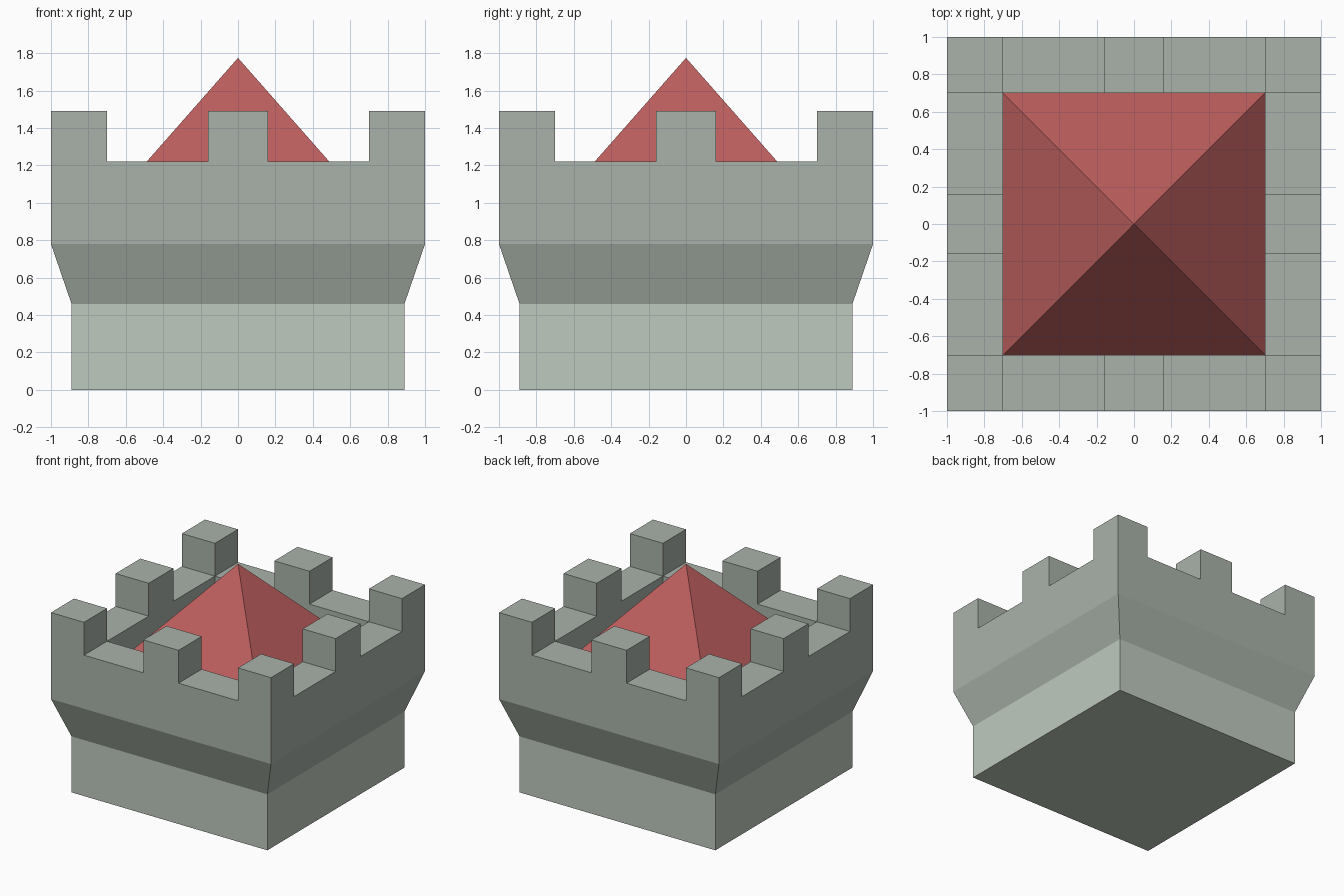
import bpy, bmesh, math
from mathutils import Matrix

if "Cube" in bpy.data.objects:
    bpy.data.objects.remove(bpy.data.objects["Cube"])


def material(name, rgb):
    m = bpy.data.materials.new(name)
    m.diffuse_color = (*rgb, 1)
    m.use_nodes = True
    m.node_tree.nodes["Principled BSDF"].inputs["Base Color"].default_value = m.diffuse_color
    return m


def make_object(name, bm, mat):
    bmesh.ops.recalc_face_normals(bm, faces=bm.faces)
    me = bpy.data.meshes.new(name)
    bm.to_mesh(me)
    bm.free()
    me.materials.append(mat)
    ob = bpy.data.objects.new(name, me)
    bpy.context.collection.objects.link(ob)
    return ob


def extrude_edges(bm, edges, z, scale=1.0):
    ret = bmesh.ops.extrude_edge_only(bm, edges=edges)["geom"]
    verts = [g for g in ret if isinstance(g, bmesh.types.BMVert)]
    for v in verts:
        v.co = (v.co.x * scale, v.co.y * scale, z)
    vs = set(verts)
    return [g for g in ret if isinstance(g, bmesh.types.BMEdge)
            and g.verts[0] in vs and g.verts[1] in vs]


pale_stone = material("pale_stone", (0.52, 0.59, 0.52))
stone = material("stone", (0.40, 0.45, 0.40))
red = material("roof_red", (0.50, 0.11, 0.11))

BASE, BASE_TOP, FLARE_TOP = 0.89, 0.46, 0.78
RIM, MERLON, ROOF_Z, APEX = 1.22, 1.49, 0.98, 1.775
INNER = 0.70

# Lower block, open where the flare sits on it
bm = bmesh.new()
bmesh.ops.create_cube(bm, size=1, matrix=Matrix.Translation((0, 0, BASE_TOP / 2))
                      @ Matrix.Diagonal((2 * BASE, 2 * BASE, BASE_TOP, 1)))
top = [f for f in bm.faces if f.calc_center_median().z > BASE_TOP - 0.01]
bmesh.ops.delete(bm, geom=top, context='FACES')
make_object("tower_base", bm, pale_stone)

# Parapet: rim cells around the edge, every other one raised as a merlon
bm = bmesh.new()
c = [-1, -INNER, -0.16, 0.16, INNER, 1]
grid = [[bm.verts.new((x, y, RIM)) for y in c] for x in c]
merlons = []
for i in range(5):
    for j in range(5):
        if i in (0, 4) or j in (0, 4):
            f = bm.faces.new((grid[i][j], grid[i + 1][j], grid[i + 1][j + 1], grid[i][j + 1]))
            if i % 2 == 0 and j % 2 == 0:
                merlons.append(f)
for v in [v for v in bm.verts if not v.link_faces]:
    bm.verts.remove(v)
border = [e for e in bm.edges if e.is_boundary]
outer = [e for e in border if max(abs(n) for v in e.verts for n in v.co.xy) > 0.9]
inner = [e for e in border if e not in outer]

# Outer wall, flare below it, and inner wall down to the roof
wall_foot = extrude_edges(bm, outer, FLARE_TOP)
extrude_edges(bm, wall_foot, BASE_TOP, BASE)
extrude_edges(bm, inner, ROOF_Z)

# Raise the merlons, keeping each block joined to the rim
for f in merlons:
    low = list(f.verts)
    high = [bm.verts.new((v.co.x, v.co.y, MERLON)) for v in low]
    bm.faces.remove(f)
    bm.faces.new(high)
    for k in range(4):
        n = (k + 1) % 4
        bm.faces.new((low[k], low[n], high[n], high[k]))
make_object("battlement_wall", bm, stone)

# Pyramid roof
bm = bmesh.new()
bmesh.ops.create_cone(bm, cap_ends=False, segments=4, radius1=INNER * math.sqrt(2), radius2=0,
                      depth=APEX - ROOF_Z,
                      matrix=Matrix.Translation((0, 0, (APEX + ROOF_Z) / 2))
                      @ Matrix.Rotation(math.pi / 4, 4, 'Z'))
bmesh.ops.remove_doubles(bm, verts=bm.verts, dist=1e-4)
make_object("pyramid_roof", bm, red)
